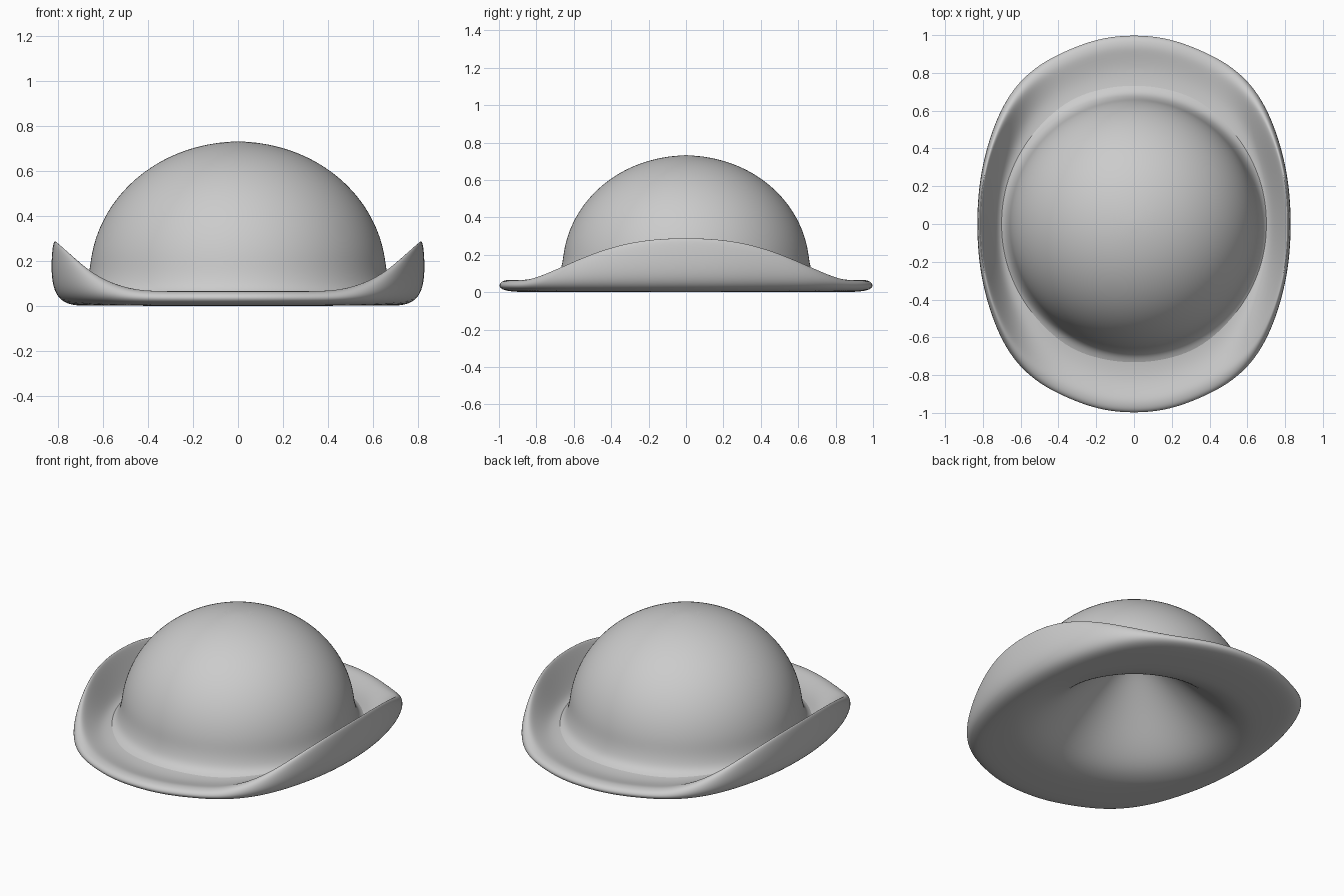
import bpy, math

if "Cube" in bpy.data.objects:
    bpy.data.objects.remove(bpy.data.objects["Cube"])

N = 64


def loft(name, rings, tip=None, start_tip=None):
    """Skin closed rings of N points, optionally closing either end at a pole."""
    verts = [p for ring in rings for p in ring]
    faces = []
    for k in range(len(rings) - 1):
        a, b = k * N, (k + 1) * N
        for i in range(N):
            j = (i + 1) % N
            faces.append((a + i, b + i, b + j, a + j))
    if start_tip is not None:
        verts.append((0, 0, start_tip))
        faces += [(len(verts) - 1, i, (i + 1) % N) for i in range(N)]
    if tip is not None:
        verts.append((0, 0, tip))
        a = (len(rings) - 1) * N
        faces += [(a + (i + 1) % N, a + i, len(verts) - 1) for i in range(N)]
    mesh = bpy.data.meshes.new(name)
    mesh.from_pydata(verts, [], faces)
    mesh.update()
    mesh.shade_smooth()
    ob = bpy.data.objects.new(name, mesh)
    bpy.context.collection.objects.link(ob)
    sub = ob.modifiers.new("smooth", 'SUBSURF')
    sub.levels = sub.render_levels = 2
    return ob


angles = [2 * math.pi * i / N for i in range(N)]


def circle(r, z):
    return [(r * math.cos(t), r * math.sin(t), z) for t in angles]


def outline(t):
    """Brim outline radius: an oval with slight shoulders."""
    c, s = abs(math.cos(t)), abs(math.sin(t))
    R = ((c / 0.832) ** 2.2 + (s / 1.003) ** 2.2) ** (-1 / 2.2)
    a = math.degrees(math.atan2(s, c))
    return R + 0.016 * math.exp(-((a - 49) / 14) ** 2) - 0.008 * math.exp(-((a - 70) / 9) ** 2)


def brim_ring(side, end):
    """Ring blended from the rolled-up side section to the flat end section."""
    pts = []
    for t in angles:
        R = outline(t)
        y = abs(R * math.sin(t))
        w = max(0.0, 1 - (y / 0.9) ** 2.4) ** 1.55
        inset = end[0] + (side[0] - end[0]) * w
        z = end[1] + (side[1] - end[1]) * w
        r = R - inset
        pts.append((r * math.cos(t), r * math.sin(t), z))
    return pts


# Crown: elliptical dome whose foot flares out into the brim
crown = []
for k in range(1, 11):
    a = math.radians(8 * k)
    crown.append((0.662 * math.sin(a), 0.13 + 0.602 * math.cos(a)))
crown += [(0.66, 0.165), (0.672, 0.115), (0.687, 0.08), (0.71, 0.057), (0.75, 0.04)]
loft("crown", [circle(r, z) for r, z in crown], start_tip=0.733)

# Brim: trough, curled lip, rounded outer wall, flat underside
section = [  # (inset, z) at the sides, (inset, z) at front and back
    ((0.125, 0.065), (0.27, 0.046)),
    ((0.10, 0.095), (0.19, 0.042)),
    ((0.06, 0.19), (0.12, 0.055)),
    ((0.028, 0.275), (0.075, 0.066)),
    ((0.016, 0.297), (0.045, 0.066)),
    ((0.006, 0.265), (0.015, 0.058)),
    ((0.0, 0.17), (0.0, 0.037)),
    ((0.008, 0.08), (0.012, 0.017)),
    ((0.04, 0.022), (0.05, 0.005)),
    ((0.10, 0.002), (0.12, 0.0)),
]
# Flared conical hollow underneath
hollow = [(0.68, 0.001), (0.62, 0.01), (0.55, 0.032), (0.48, 0.075), (0.40, 0.145),
          (0.30, 0.245), (0.20, 0.34), (0.10, 0.425), (0.03, 0.46)]
rings = [circle(0.64, 0.06), circle(0.675, 0.056)]
rings += [brim_ring(s, e) for s, e in section]
rings += [circle(r, z) for r, z in hollow]
loft("brim", rings, tip=0.465)
